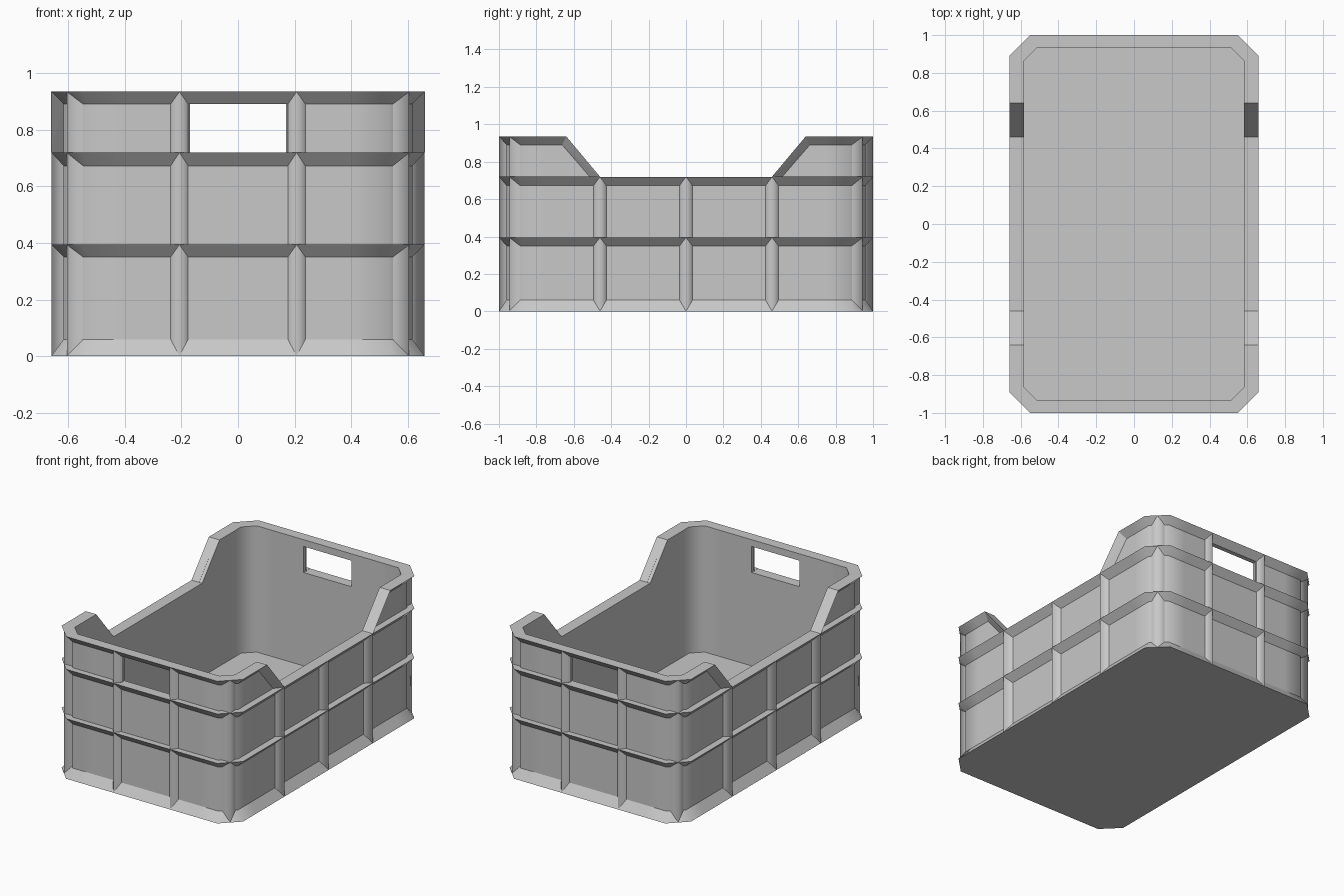
import bpy, bmesh
from math import radians
from mathutils import Vector

if "Cube" in bpy.data.objects:
    bpy.data.objects.remove(bpy.data.objects["Cube"])

HX, HY, CH = 0.66, 1.0, 0.11       # half width, half depth, corner chamfer
RECESS, WALL = 0.042, 0.073        # panel recess, total wall thickness
SX, SY = 1.06, 0.95                # side walls are slightly thicker than ends
TOP, MID, LOW, FLOOR = 0.935, 0.72, 0.395, 0.105

grey = bpy.data.materials.new("light grey plastic")
grey.use_nodes = True
COLOR = (0.58, 0.58, 0.58, 1)
grey.diffuse_color = COLOR
grey.node_tree.nodes["Principled BSDF"].inputs["Base Color"].default_value = COLOR


def make(name, bm):
    bmesh.ops.recalc_face_normals(bm, faces=bm.faces)
    mesh = bpy.data.meshes.new(name)
    bm.to_mesh(mesh)
    bm.free()
    mesh.materials.append(grey)
    obj = bpy.data.objects.new(name, mesh)
    bpy.context.collection.objects.link(obj)
    return obj


def shade(obj, angle):
    """Smooth around the walls, but keep every change of slope crisp."""
    bpy.ops.object.select_all(action='DESELECT')
    obj.select_set(True)
    bpy.context.view_layer.objects.active = obj
    bpy.ops.object.shade_smooth_by_angle(angle=radians(angle))
    bm = bmesh.new()
    bm.from_mesh(obj.data)
    for e in bm.edges:
        tilts = [f.normal.z for f in e.link_faces]
        if tilts and max(tilts) - min(tilts) > 0.3:
            e.smooth = False
    bm.to_mesh(obj.data)
    bm.free()


def prism(name, points, offset):
    """Extrude a planar outline along an offset vector."""
    bm = bmesh.new()
    face = bm.faces.new([bm.verts.new(p) for p in points])
    ext = bmesh.ops.extrude_face_region(bm, geom=[face])
    moved = [v for v in ext["geom"] if isinstance(v, bmesh.types.BMVert)]
    bmesh.ops.translate(bm, vec=offset, verts=moved)
    return make(name, bm)


def outline(inset):
    """Chamfered rectangle, with extra points that keep the flats flat."""
    x, y = HX - inset * SX, HY - inset * SY
    c = CH - inset * 0.586
    quarter = [(x, 0.75), (x, y - c), (x - c, y), (0.4, y)]
    pts = []
    for sx, sy in ((1, 1), (-1, 1), (-1, -1), (1, -1)):
        q = quarter if sx * sy > 0 else quarter[::-1]
        pts += [(sx * px, sy * py) for px, py in q]
    return pts


# Shell: stacked outlines up the ribbed outside, then down the inside
r = RECESS
steps = [(0, 0), (r, 0.06), (r, LOW - 0.045), (0, LOW), (r, LOW),
         (r, MID - 0.048), (0, MID), (r, MID), (r, TOP - 0.045), (0, TOP),
         (WALL, TOP), (WALL, FLOOR)]
bm = bmesh.new()
rings = [[bm.verts.new((x, y, z)) for x, y in outline(d)] for d, z in steps]
for a, b in zip(rings, rings[1:]):
    for i in range(len(a)):
        j = (i + 1) % len(a)
        bm.faces.new((a[i], a[j], b[j], b[i]))
bm.faces.new(rings[0])
bm.faces.new(rings[-1])
shell = make("crate_shell", bm)

# Lowered sides and hand holes
NB, NT = 0.46, 0.64
slope = (NT - NB) / (TOP - MID)
zb, zt = MID - 0.001, TOP + 0.1
yb, yt = NB, NT + slope * 0.1
notch = prism("side_notch_cutter", [(-2, -yb, zb), (-2, yb, zb), (-2, yt, zt), (-2, -yt, zt)], (4, 0, 0))
hz0, hz1, hx = MID - 0.001, TOP - 0.045, 0.175
hole = prism("hand_hole_cutter", [(-hx, -2, hz0), (hx, -2, hz0), (hx, -2, hz1), (-hx, -2, hz1)], (0, 4, 0))
for cutter in (notch, hole):
    cutter.hide_render = True
    mod = shell.modifiers.new("cut", 'BOOLEAN')
    mod.operation, mod.solver, mod.object = 'DIFFERENCE', 'EXACT', cutter
    bpy.context.view_layer.objects.active = shell
    bpy.ops.object.modifier_apply(modifier=mod.name)
    bpy.data.objects.remove(cutter)
shade(shell, 46)


def rib(name, pos, normal, height, half=0.037):
    """Upright V-shaped rib whose crest touches the outer outline."""
    n = Vector((*normal, 0)).normalized()
    t = Vector((-n.y, n.x, 0))
    p = Vector((*pos, 0.001))
    depth = r + 0.005
    pts = [p + t * half - n * depth, p - n * 0.001, p - t * half - n * depth]
    shade(prism(name, pts, (0, 0, height - 0.002)), 115)


# Ribs on the ends, sides and corners
for sx, side in ((1, "left"), (-1, "right")):
    rib(f"{side}_middle_rib", (sx * HX, 0), (sx, 0), MID)
    for s, end in ((-1, "front"), (1, "back")):
        rib(f"{end}_{side}_rib", (sx * 0.207, s * HY), (0, s), TOP)
        rib(f"{end}_{side}_corner_rib", (sx * (HX - CH / 2), s * (HY - CH / 2)), (sx, s), TOP, 0.045)
        rib(f"{side}_{end}_side_rib", (sx * HX, s * NB), (sx, 0), MID)

        # Sloping flange along the slanted side edge
        panel = HX - r * SX
        bm = bmesh.new()
        for y, z, dy, dz in ((NB, MID, 0.055, 0), (NT, TOP, 0.022, -0.045)):
            for x, yy, zz in ((HX, y, z), (panel - 0.01, y, z), (panel, y + dy, z + dz)):
                bm.verts.new((sx * x, s * yy, zz))
        bmesh.ops.convex_hull(bm, input=bm.verts)
        make(f"{side}_{end}_slant_flange", bm)
